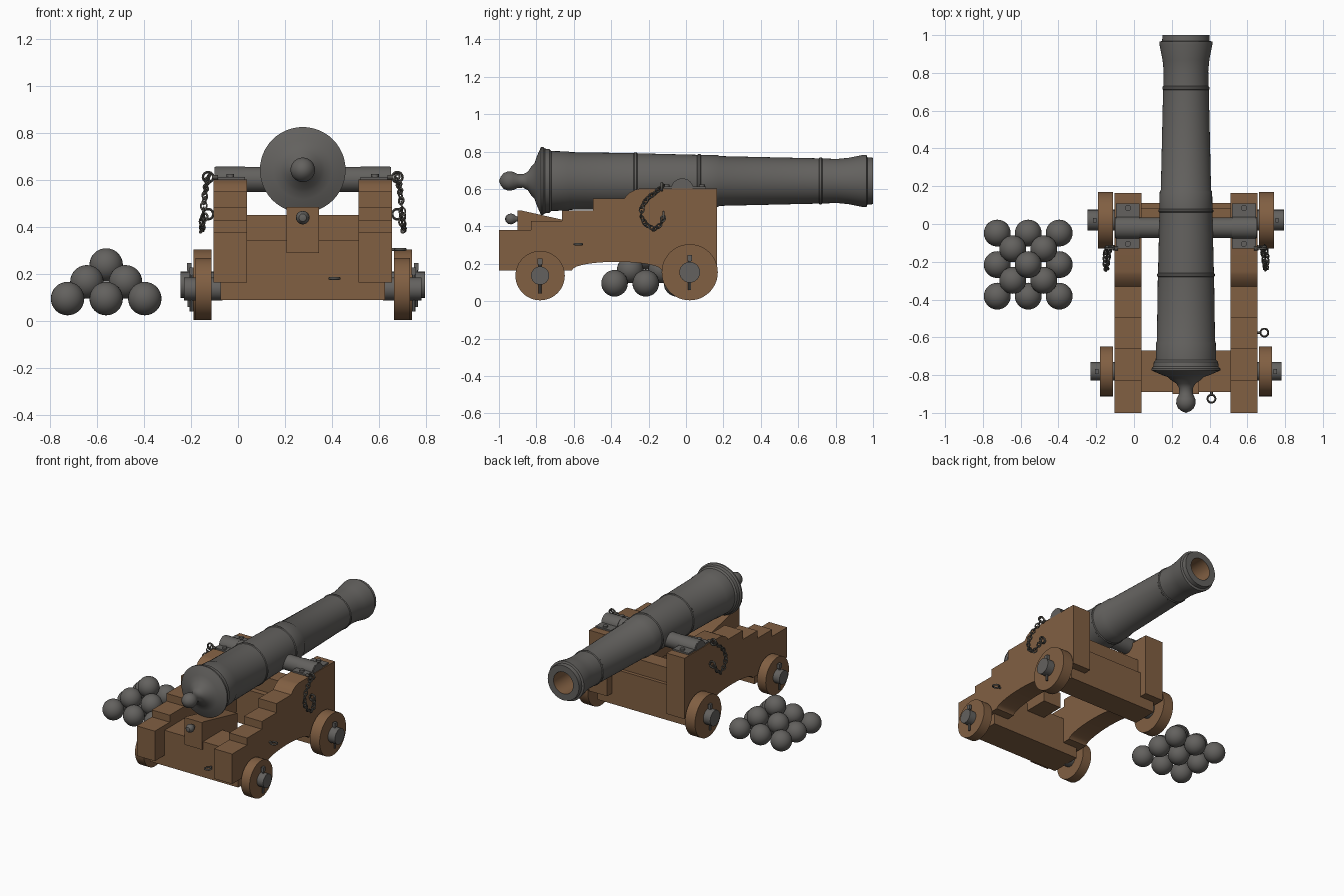
import bpy, bmesh, math
from mathutils import Matrix, Vector

if "Cube" in bpy.data.objects:
    bpy.data.objects.remove(bpy.data.objects["Cube"], do_unlink=True)


def material(name, rgb):
    m = bpy.data.materials.new(name)
    m.use_nodes = True
    m.diffuse_color = (*rgb, 1)
    bsdf = next(n for n in m.node_tree.nodes if n.type == 'BSDF_PRINCIPLED')
    bsdf.inputs["Base Color"].default_value = (*rgb, 1)
    return m


wood = material("warm brown wood", (0.22, 0.115, 0.055))
iron = material("dark grey iron", (0.125, 0.12, 0.113))
chain_iron = material("chain iron", (0.09, 0.085, 0.075))

CX = 0.275          # centre line of the carriage
AXIS_Z = 0.643      # height of the barrel axis


def finish(name, bm, *mats, angle=35):
    bmesh.ops.remove_doubles(bm, verts=bm.verts, dist=1e-5)
    bmesh.ops.recalc_face_normals(bm, faces=bm.faces)
    me = bpy.data.meshes.new(name)
    bm.to_mesh(me)
    bm.free()
    for m in mats:
        me.materials.append(m)
    me.shade_smooth()
    me.set_sharp_from_angle(angle=math.radians(angle))
    ob = bpy.data.objects.new(name, me)
    bpy.context.collection.objects.link(ob)
    return ob


def prism(name, x0, x1, outline, mat):
    """Extrude a (y, z) outline from x0 to x1."""
    bm = bmesh.new()
    face = bm.faces.new([bm.verts.new((x0, y, z)) for y, z in outline])
    ext = bmesh.ops.extrude_face_region(bm, geom=[face])["geom"]
    bmesh.ops.translate(bm, verts=[v for v in ext if isinstance(v, bmesh.types.BMVert)],
                        vec=(x1 - x0, 0, 0))
    return finish(name, bm, mat)


def box(name, x0, x1, y0, y1, z0, z1, mat):
    return prism(name, x0, x1, [(y0, z0), (y1, z0), (y1, z1), (y0, z1)], mat)


def add_rod(bm, p, q, r, sides=24):
    p, q = Vector(p), Vector(q)
    turn = (q - p).to_track_quat('Z', 'Y').to_matrix().to_4x4()
    bmesh.ops.create_cone(bm, cap_ends=True, segments=sides, radius1=r, radius2=r,
                          depth=(q - p).length,
                          matrix=Matrix.Translation((p + q) / 2) @ turn)


def rod(name, p, q, r, mat, sides=24):
    bm = bmesh.new()
    add_rod(bm, p, q, r, sides)
    return finish(name, bm, mat)


def add_ring(bm, matrix, major, minor, stretch=1.0):
    """Torus lying in the local XY plane, stretched along local X."""
    part = bmesh.new()
    bmesh.ops.create_circle(part, segments=6, radius=minor,
                            matrix=Matrix.Translation((major, 0, 0)) @ Matrix.Rotation(math.pi / 2, 4, 'X'))
    bmesh.ops.spin(part, geom=part.verts[:] + part.edges[:], cent=(0, 0, 0), axis=(0, 0, 1),
                   angle=math.tau, steps=14, use_merge=True)
    bmesh.ops.transform(part, matrix=matrix @ Matrix.Diagonal((stretch, 1, 1, 1)), verts=part.verts)
    tmp = bpy.data.meshes.new("ring_part")
    part.to_mesh(tmp)
    part.free()
    bm.from_mesh(tmp)
    bpy.data.meshes.remove(tmp)


def lathe(bm, profile, x, z, steps=48):
    """Spin (y, radius) points about an axis parallel to Y."""
    vs = [bm.verts.new((x, y, z + r)) for y, r in profile]
    es = [bm.edges.new(pair) for pair in zip(vs, vs[1:])]
    bmesh.ops.spin(bm, geom=vs + es, cent=(x, 0, z), axis=(0, 1, 0),
                   angle=math.tau, steps=steps, use_merge=True)


# Barrel with rear knob, reinforcing rings, flared muzzle and open bore
profile = [(-1, 0), (-.99, .024), (-.975, .042), (-.95, .052), (-.925, .049), (-.9, .037),
           (-.87, .036), (-.845, .05), (-.825, .08), (-.81, .095), (-.8, .125), (-.785, .16),
           (-.775, .182), (-.765, .182), (-.755, .173), (-.73, .17), (-.72, .16), (-.63, .158),
           (-.62, .154), (-.28, .149), (-.275, .153), (-.265, .153), (-.26, .148),
           (.06, .14), (.065, .145), (.075, .145), (.08, .14), (.17, .139), (.18, .133),
           (.71, .121), (.715, .125), (.725, .125), (.73, .12), (.81, .118), (.87, .124),
           (.95, .14), (.965, .14), (.97, .126), (1, .124), (1, .078), (.55, .078), (.55, 0)]
bm = bmesh.new()
lathe(bm, profile, CX, AXIS_Z)
for f in bm.faces:
    c = f.calc_center_median()
    if .5 < c.y < .99 and math.hypot(c.x - CX, c.z - AXIS_Z) < .09:
        f.material_index = 1
finish("barrel", bm, iron, wood)
rod("trunnion", (-.1, -.02, .602), (.65, -.02, .602), .054, iron, 32)

# Cheek outline: stepped top and arched underside
cheek = [(-1, .165), (-1, .38)]
for i, top in enumerate((.38, .43, .485)):
    y = -.83 + i * .167
    cheek += [(y, top), (y, (.43, .485, .55)[i])]
cheek += [(-.33, .55), (-.305, .578), (-.27, .597), (-.25, .602), (.165, .602), (.165, .165), (-.13, .165)]
cheek += [(-.37 + .24 * math.cos(a), .165 + .046 * math.sin(a))
          for a in (math.pi * k / 14 for k in range(1, 14))]
cheek += [(-.61, .165)]

# Strap outline: flat flanges with a round hump over the trunnion
strap = [(-.13, .59), (-.13, .613), (-.078, .613)]
strap += [(-.02 - .06 * math.cos(a), .6 + .057 * math.sin(a))
          for a in (math.pi * k / 12 for k in range(1, 12))]
strap += [(.038, .613), (.108, .613), (.108, .59)]

# Hanging path of the side chains, as (distance from cheek, y, z)
hang = [Vector(p) for p in ((.022, -.13, .612), (.03, -.165, .58), (.035, -.205, .55),
                            (.04, -.235, .505), (.045, -.24, .455), (.05, -.215, .41),
                            (.05, -.17, .385), (.045, -.135, .41), (.035, -.12, .452))]


def resample(pts, step):
    out, carry = [], 0
    for a, b in zip(pts, pts[1:]):
        length = (b - a).length
        while carry < length:
            out.append((a.lerp(b, carry / length), b - a))
            carry += step
        carry -= length
    return out


for side, label in ((-1, "right"), (1, "left")):
    def X(d):
        return CX + side * d

    prism(label + "_cheek", X(.236), X(.379), cheek, wood)
    prism(label + "_trunnion_strap", X(.245), X(.37), strap, iron)
    for y in (-.105, .085):
        rod(label + "_strap_bolt", (X(.307), y, .6), (X(.307), y, .625), .016, iron, 12)

    # Wheels, axle ends and linchpins
    for end, y, r, tip, outer in (("front", .02, .15, .52, .465), ("rear", -.78, .132, .505, .455)):
        z = r + .005
        rod(f"{label}_{end}_wheel", (X(.387), y, z), (X(outer), y, z), r, wood, 48)
        rod(f"{label}_{end}_axle_end", (X(.34), y, z), (X(tip), y, z), r * .37, iron)
        rod(f"{label}_{end}_linchpin", (X(outer + .017), y, z - .095), (X(outer + .017), y, z + .09),
            .008, iron, 8)
        box(f"{label}_{end}_pin_head", X(outer + .008), X(outer + .026), y - .013, y + .013,
            z + .06, z + .092, iron)

    # Chain with its two eye bolts
    bm = bmesh.new()
    for i, (p, t) in enumerate(resample(hang, .024)):
        turn = Vector((side * t.x, t.y, t.z)).to_track_quat('X', 'Z').to_matrix().to_4x4()
        add_ring(bm, Matrix.Translation((X(.379 + p.x), p.y, p.z)) @ turn
                 @ Matrix.Rotation(math.radians(45 + 90 * i), 4, 'X'), .0125, .0042, 1.35)
    upright = Matrix.Rotation(math.pi / 2, 4, 'X')
    for y, z in ((-.13, .612), (-.12, .455)):
        add_ring(bm, Matrix.Translation((X(.402), y, z)) @ upright, .022, .006)
        add_rod(bm, (X(.36), y, z), (X(.385), y, z), .01, 8)
    finish(label + "_chain", bm, chain_iron, angle=60)

# Axle beds and front transom
box("rear_axle_bed", -.075, .625, -.89, -.67, .09, .345, wood)
box("front_axle_bed", -.075, .625, -.07, .11, .09, .345, wood)
box("front_transom", .03, .52, -.03, .085, .345, .452, wood)

# Elevating wedge with its handle
prism("wedge", CX - .07, CX + .07, [(-.9, .29), (-.5, .29), (-.5, .4), (-.88, .485), (-.9, .485)], wood)
bm = bmesh.new()
lathe(bm, [(-.968, 0), (-.963, .016), (-.95, .026), (-.935, .029), (-.92, .024),
           (-.907, .014), (-.88, .012), (-.88, 0)], CX, .44, 20)
finish("wedge_handle", bm, iron)

# Loose tackle rings on the left cheek and rear bed
for name, centre, root in (("side_tackle_ring", (.69, -.575, .305), (.64, -.575, .305)),
                           ("rear_tackle_ring", (.41, -.925, .182), (.41, -.88, .182))):
    bm = bmesh.new()
    add_ring(bm, Matrix.Translation(centre), .021, .006)
    add_rod(bm, root, Vector(centre).lerp(Vector(root), .42), .007, 8)
    finish(name, bm, chain_iron, angle=60)

# Pyramid of shot
for layer, count in enumerate((3, 2, 1)):
    for i in range(count):
        for j in range(count):
            off = (count - 1) / 2
            bm = bmesh.new()
            bmesh.ops.create_uvsphere(
                bm, u_segments=28, v_segments=16, radius=.071,
                matrix=Matrix.Translation((-.56 + (i - off) * .164, -.215 + (j - off) * .167,
                                           .096 + layer * .0715)))
            finish("shot", bm, iron)
